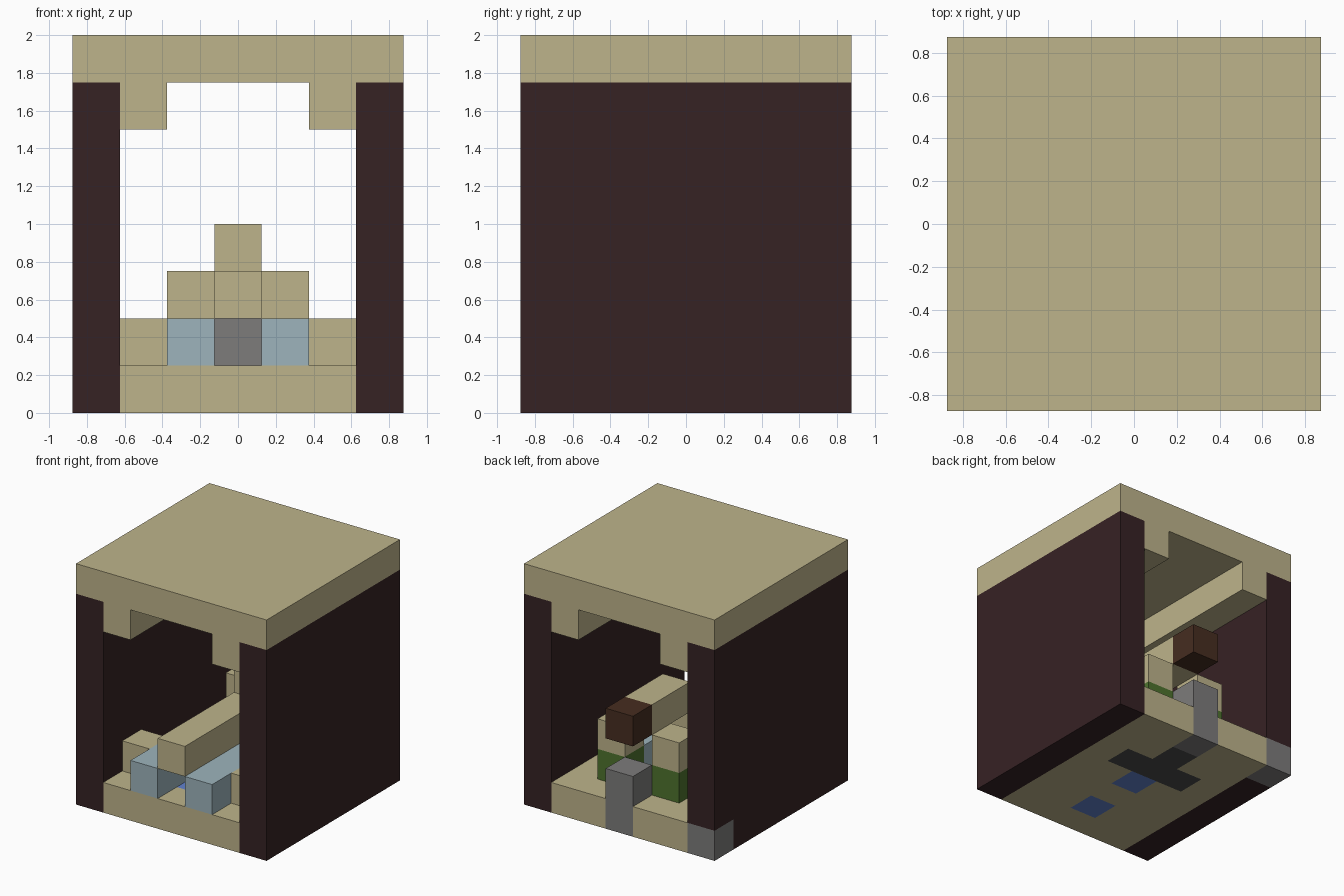
import bpy
import bmesh
from mathutils import Vector

cube = bpy.data.objects.get("Cube")
if cube:
    bpy.data.objects.remove(cube, do_unlink=True)

UNIT = 0.25                      # edge of one block
HALF = 3.5                       # half of the seven-block footprint


def linear(c):
    c /= 255
    return c / 12.92 if c <= 0.04045 else ((c + 0.055) / 1.055) ** 2.4


def material(name, *rgb):
    mat = bpy.data.materials.new(name)
    mat.use_nodes = True
    color = [linear(c) for c in rgb] + [1.0]
    mat.diffuse_color = color
    mat.node_tree.nodes["Principled BSDF"].inputs["Base Color"].default_value = color
    return mat


sand = material("sandstone", 190, 180, 139)
dark = material("dark_wood", 54, 34, 36)
glass = material("pale_blue", 157, 180, 188)
gray = material("gray_stone", 125, 124, 123)
charcoal = material("charcoal_stone", 76, 76, 76)
water = material("water_blue", 98, 130, 206)
green = material("leaf_green", 78, 115, 46)
brown = material("brown_wood", 70, 45, 32)


def blocks(name, mat, *boxes):
    """One object from boxes: block corner (x, y, z), then size in blocks."""
    bm = bmesh.new()
    for x, y, z, w, d, h in boxes:
        size = Vector((w, d, h))
        center = Vector((x - HALF, y - HALF, z)) + size / 2
        verts = bmesh.ops.create_cube(bm, size=1)["verts"]
        for v in verts:
            v.co = Vector(a * b for a, b in zip(v.co, size))
            v.co = (v.co + center) * UNIT
    mesh = bpy.data.meshes.new(name)
    bm.to_mesh(mesh)
    bm.free()
    mesh.materials.append(mat)
    obj = bpy.data.objects.new(name, mesh)
    bpy.context.collection.objects.link(obj)
    return obj


# Shell: roof, ledges under it and side walls
blocks("roof", sand, (0, 0, 7, 7, 7, 1))
blocks("left_wall", dark, (6, 0, 0, 1, 7, 7))
blocks("right_wall", dark, (0, 0, 0, 1, 6, 7), (0, 6, 1, 1, 1, 6))
blocks("wall_corner_stone", gray, (0, 6, 0, 1, 1, 1))

# Parts mirrored to both sides of the centre column
for side, inner, outer in (("left", 4, 5), ("right", 2, 1)):
    blocks(side + "_roof_ledge", sand, (outer, 0, 6, 1, 7, 1))
    blocks(side + "_floor", sand, (outer, 0, 0, 1, 7, 1),
           (inner, 0, 0, 1, 4, 1), (inner, 5, 0, 1, 2, 1))
    blocks(side + "_floor_stone", charcoal, (inner, 4, 0, 1, 1, 1))
    blocks(side + "_pale_rail", glass, (inner, 0, 1, 1, 5, 1))
    blocks(side + "_side_block", sand, (outer, 1, 1, 1, 1, 1))
    blocks(side + "_green_block", green, (inner, 5, 1, 1, 1, 1))
    blocks(side + "_back_block", sand, (inner, 5, 2, 1, 1, 1))

# Centre column of the floor
blocks("center_floor", sand, (3, 0, 0, 1, 1, 1), (3, 2, 0, 1, 1, 1))
blocks("water_cells", water, (3, 1, 0, 1, 1, 1), (3, 3, 0, 1, 1, 1))
blocks("center_floor_stone", charcoal, (3, 4, 0, 1, 2, 1))
blocks("back_post", gray, (3, 6, 0, 1, 1, 2))

# Raised beam along the middle, with its higher rear part and end block
blocks("center_beam", sand, (3, 0, 2, 1, 4, 1))
blocks("upper_beam", sand, (3, 4, 3, 1, 2, 1))
blocks("beam_end", brown, (3, 6, 3, 1, 1, 1))
